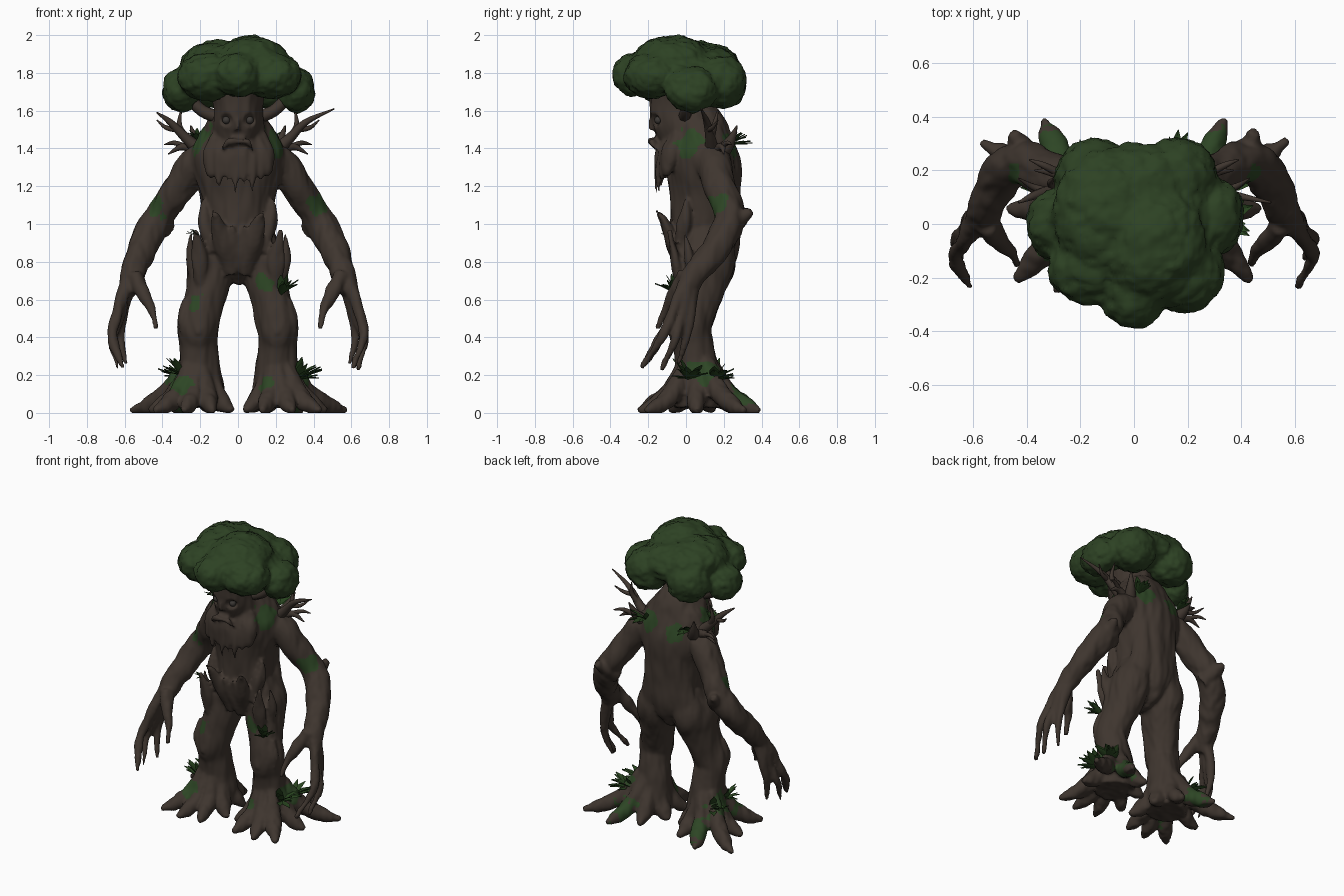
import bpy, bmesh, math, random
from mathutils import Vector, noise

random.seed(4)


def material(name, rgb):
    m = bpy.data.materials.new(name)
    m.diffuse_color = (*rgb, 1)
    return m


BARK = material("bark_brown", (0.049, 0.036, 0.028))
MOSS = material("moss_green", (0.026, 0.060, 0.018))
LEAF = material("canopy_green", (0.026, 0.054, 0.017))
FERN = material("fern_green", (0.022, 0.060, 0.014))
EYE = material("eye_grey", (0.045, 0.040, 0.036))


def tube(bm, pts, s=1, n=14, steps=5):
    """Closed limb through points (x, y, z, r) or (x, y, z, rx, ry); s=-1 mirrors x."""
    P = [[p[0] * s, p[1], p[2], p[3], p[-1]] for p in pts]
    P = [[2 * a - b for a, b in zip(P[0], P[1])]] + P + [[2 * a - b for a, b in zip(P[-1], P[-2])]]
    path = []
    for i in range(1, len(P) - 2):
        for k in range(steps + (i == len(P) - 3)):
            t = k / steps
            path.append([0.5 * (2 * b + (c - a) * t + (2 * a - 5 * b + 4 * c - d) * t * t
                                + (3 * b - a - 3 * c + d) * t ** 3)
                         for a, b, c, d in zip(*P[i - 1:i + 3])])
    pos = [Vector(q[:3]) for q in path]
    axis = (pos[-1] - pos[0]).normalized()
    ref = Vector((1, 0, 0)) if abs(axis.x) < 0.8 else Vector((0, 1, 0))
    rings = []
    for i, q in enumerate(path):
        t = (pos[min(i + 1, len(pos) - 1)] - pos[max(i - 1, 0)]).normalized()
        u = (ref - t * t.dot(ref)).normalized()
        v = t.cross(u)
        rings.append([bm.verts.new(pos[i] + u * max(q[3], 0.002) * math.cos(a) + v * max(q[4], 0.002) * math.sin(a))
                      for a in (2 * math.pi * k / n for k in range(n))])
    for a, b in zip(rings, rings[1:]):
        for k in range(n):
            bm.faces.new((a[k], a[(k + 1) % n], b[(k + 1) % n], b[k]))
    bm.faces.new(rings[0])
    bm.faces.new(rings[-1])


def finish(bm, name, mats, voxel=0, angle=60):
    """Turn a bmesh into an object, optionally fusing its pieces into one skin."""
    bmesh.ops.recalc_face_normals(bm, faces=bm.faces)
    me = bpy.data.meshes.new(name)
    bm.to_mesh(me)
    bm.free()
    ob = bpy.data.objects.new(name, me)
    bpy.context.collection.objects.link(ob)
    bpy.ops.object.select_all(action='DESELECT')
    ob.select_set(True)
    bpy.context.view_layer.objects.active = ob
    if voxel:
        r = ob.modifiers.new("fuse", 'REMESH')
        r.mode, r.voxel_size = 'VOXEL', voxel
        f = ob.modifiers.new("soften", 'SMOOTH')
        f.factor, f.iterations = 0.5, 2
        for m in ("fuse", "soften"):
            bpy.ops.object.modifier_apply(modifier=m)
    ob.data.materials.clear()
    for m in mats:
        ob.data.materials.append(m)
    bpy.ops.object.shade_smooth_by_angle(angle=math.radians(angle))
    return ob


def roughen(ob, scale, amount):
    """Push the surface in and out with stretched noise."""
    normals = [v.normal.copy() for v in ob.data.vertices]
    for v, n in zip(ob.data.vertices, normals):
        p = Vector(a * b for a, b in zip(v.co, scale))
        v.co += n * amount * (noise.noise(p) + 0.5 * noise.noise(p * 2.1))


# ---- bark body: trunk and head
bm = bmesh.new()
tube(bm, [(0, .09, .68, .015, .06), (0, .095, .76, .09, .15), (0, .10, .86, .15, .18), (0, .10, 1.0, .18, .185),
          (0, .10, 1.15, .20, .19), (0, .095, 1.3, .24, .195), (0, .075, 1.41, .24, .18),
          (0, .03, 1.49, .175, .18), (0, -.035, 1.56, .135, .155), (0, -.035, 1.65, .135, .16),
          (0, -.03, 1.78, .16, .17)], n=28)
# beard strands and nose
for x, tip in ((-.14, 1.25), (-.10, 1.19), (-.055, 1.22), (-.015, 1.14), (.03, 1.20), (.075, 1.16), (.12, 1.23), (.15, 1.28)):
    y = -.15 + 2.2 * x * x
    tube(bm, [(x * .8, y + .06, 1.46, .04), (x, y + .025, 1.37, .042), (x, y, 1.28, .026, .022), (x, y - .01, tip, .003)])
tube(bm, [(0, -.175, 1.60, .014), (0, -.185, 1.54, .015), (0, -.185, 1.49, .016, .012)])
for s in (1, -1):
    # moustache, belly plates, buttress down the back into the leg
    tube(bm, [(-.01, -.18, 1.435, .02), (.045, -.18, 1.435, .022), (.085, -.165, 1.395, .006)], s)
    tube(bm, [(.03, -.01, .74, .04), (.07, -.065, .88, .055, .035), (.11, -.105, 1.0, .04, .025), (.13, -.155, 1.07, .005)], s)
    tube(bm, [(.0, -.03, .78, .03), (.02, -.07, .9, .05, .03), (.035, -.115, 1.0, .005)], s)
    tube(bm, [(.13, -.03, .85, .03), (.17, -.01, 1.0, .04), (.185, .0, 1.13, .01)], s)
    tube(bm, [(.08, .19, 1.3, .08), (.09, .19, 1.05, .08), (.12, .175, .85, .085), (.15, .13, .65, .07)], s)
    # legs
    tube(bm, [(.10, .12, .97, .08, .13), (.135, .11, .81, .122, .155), (.15, .085, .70, .118, .138),
              (.18, .05, .58, .106, .122), (.208, .022, .45, .108, .112), (.207, .04, .36, .10, .105), (.205, .055, .25, .112, .112),
              (.21, .06, .13, .135, .13), (.21, .06, .03, .13, .12)], s, n=20)
    # thigh and knee plates
    tube(bm, [(.19, -.02, .65, .03), (.205, -.055, .82, .045, .03), (.225, -.09, .97, .014)], s)
    tube(bm, [(.22, .05, .66, .03), (.25, .02, .82, .03), (.25, -.01, .95, .01)], s)
    tube(bm, [(.20, -.01, .62, .05), (.21, -.055, .5, .06, .03), (.21, -.09, .42, .01)], s)
    tube(bm, [(.26, .0, .60, .03), (.285, -.02, .5, .035), (.30, -.03, .42, .008)], s)
    # roots
    for x, y in ((.57, .31), (.34, .395), (.47, .06), (.44, -.215), (.29, -.255), (.13, -.235), (.03, -.08), (.04, .14), (.15, .30)):
        dx, dy = x - .2, y - .06
        tube(bm, [(.2 + dx * .18, .06 + dy * .18, .27, .045), (.2 + dx * .42, .06 + dy * .42, .12, .055),
                  (.2 + dx * .72, .06 + dy * .72, .045, .046), (x, y, .012, .015)], s)
    # arms with elbow stub
    tube(bm, [(.15, .12, 1.38, .09), (.24, .15, 1.30, .092), (.32, .185, 1.18, .085), (.41, .23, 1.05, .08),
              (.475, .20, .94, .08), (.53, .11, .81, .073), (.565, .03, .71, .062), (.585, -.01, .63, .045)], s, n=18)
    tube(bm, [(.38, .21, .97, .06), (.425, .285, 1.03, .05), (.45, .345, 1.07, .02)], s)
    # fingers and thumb
    for finger in ([(.59, -.01, .68, .036), (.635, -.07, .54, .03), (.665, -.13, .40, .026), (.61, -.235, .24, .010)],
                   [(.59, .01, .68, .036), (.625, -.02, .52, .03), (.665, -.06, .38, .025), (.635, -.13, .23, .010)],
                   [(.58, .03, .66, .036), (.61, .02, .52, .028), (.625, .0, .40, .022), (.59, -.04, .26, .010)],
                   [(.55, .0, .73, .045), (.50, -.06, .635, .036), (.46, -.10, .56, .027), (.435, -.15, .45, .010)]):
        tube(bm, finger, s)
body = finish(bm, "bark_body", [BARK, MOSS], voxel=0.011)
roughen(body, (14, 14, 4), 0.011)
for v in body.data.vertices:
    v.co.z = max(v.co.z, 0)
    d = math.hypot(abs(v.co.x) - .062, v.co.z - 1.55)     # eye sockets
    if d < .034 and v.co.y < -.1:
        v.co.y += .035 * (1 - (d / .034) ** 2)

# moss patches: faces near the patch centres
PATCHES = [(.42, .18, 1.1, .06), (-.42, .18, 1.1, .06), (-.21, .02, 1.46, .085), (.21, .02, 1.44, .075),
           (.14, -.07, .70, .05), (-.23, -.08, .59, .045), (.15, -.07, .15, .045), (-.3, -.08, .12, .07),
           (.31, .1, .2, .08), (-.31, .1, .2, .08), (.29, .29, .08, .085), (-.29, .29, .08, .085),
           (.12, .25, 1.42, .07), (-.1, .26, 1.4, .06), (.47, .25, .98, .04)]
for f in body.data.polygons:
    wobble = 1 + 0.7 * noise.noise(f.center * 22)
    if any((f.center - Vector(p[:3])).length < p[3] * wobble for p in PATCHES):
        f.material_index = 1

# ---- eyes
bm = bmesh.new()
for s in (1, -1):
    r = bmesh.ops.create_uvsphere(bm, u_segments=16, v_segments=10, radius=.021)
    bmesh.ops.translate(bm, verts=r['verts'], vec=(.062 * s, -.146, 1.55))
finish(bm, "eyes", [EYE])

# ---- shoulder branches, with twigs
for s, name in ((1, "branches_left"), (-1, "branches_right")):
    bm = bmesh.new()
    tip = (.51, .08, 1.61, .004) if s == 1 else (.43, .08, 1.59, .004)
    for twig in ([(.17, .14, 1.36, .045), (.27, .13, 1.45, .028), (.36, .11, 1.54, .018), tip],
                 [(.27, .13, 1.45, .02), (.31, .15, 1.52, .015), (.30, .17, 1.61, .003)],
                 [(.32, .12, 1.50, .016), (.38, .14, 1.51, .012), (.43, .17, 1.55, .003)],
                 [(.20, .16, 1.38, .035), (.29, .19, 1.41, .02), (.37, .20, 1.37, .003)],
                 [(.28, .19, 1.41, .016), (.34, .22, 1.43, .012), (.39, .24, 1.42, .003)],
                 [(.18, .17, 1.36, .05), (.22, .23, 1.43, .03), (.25, .27, 1.52, .004)],
                 [(.09, -.01, 1.56, .035), (.19, .0, 1.60, .032), (.27, .01, 1.68, .03)]):
        tube(bm, twig, s, n=8, steps=4)
    finish(bm, name, [BARK])

# ---- leafy canopy
bm = bmesh.new()
for x, y, z, a, b, c in ((0, -.02, 1.80, .30, .28, .12), (.07, -.07, 1.855, .20, .22, .14), (-.10, .04, 1.845, .20, .24, .125),
                         (0, -.245, 1.79, .13, .145, .12), (-.16, -.16, 1.78, .16, .14, .125), (.18, -.18, 1.785, .16, .15, .12),
                         (.31, .03, 1.71, .10, .14, .12), (-.30, .0, 1.71, .10, .13, .115), (0, .1, 1.81, .24, .2, .13),
                         (.16, .18, 1.75, .15, .14, .14), (-.15, .18, 1.75, .14, .14, .14)):
    r = bmesh.ops.create_icosphere(bm, subdivisions=4, radius=1)
    bmesh.ops.scale(bm, verts=r['verts'], vec=(a, b, c))
    bmesh.ops.translate(bm, verts=r['verts'], vec=(x, y, z))
canopy = finish(bm, "leaf_canopy", [LEAF], voxel=0.014)
roughen(canopy, (13, 13, 13), 0.011)
roughen(canopy, (40, 40, 40), 0.006)


# ---- ferns
def fern(name, loc, out, count, length):
    """Fan of pointed blades around an outward direction."""
    bm = bmesh.new()
    for i in range(count):
        spread = Vector((random.uniform(-1, 1), random.uniform(-1, 1), random.uniform(-.3, .9))) * .7
        d = (Vector(out).normalized() + spread).normalized()
        side = d.cross(Vector((0, 0, 1))).normalized()
        L = length * random.uniform(.75, 1.1)
        rows = []
        for t, w in ((0, .06), (.3, .16), (.65, .14), (1, .01)):
            c = Vector(loc) + d * L * t - Vector((0, 0, .15 * L * t * t))
            rows.append([bm.verts.new(c - side * w * L), bm.verts.new(c + Vector((0, 0, -.05 * L))),
                         bm.verts.new(c + side * w * L)])
        for a, b in zip(rows, rows[1:]):
            for k in (0, 1):
                bm.faces.new((a[k], a[k + 1], b[k + 1], b[k]))
    finish(bm, name, [FERN])


fern("thigh_fern", (.23, -.05, .63), (.4, -.3, .5), 12, .13)
fern("hip_fern", (-.21, -.08, .94), (-.7, -.3, .4), 6, .07)
fern("foot_fern_left_front", (.31, .02, .18), (.8, -.1, .4), 12, .15)
fern("foot_fern_left_back", (.31, .15, .17), (.6, .5, .4), 12, .15)
fern("foot_fern_right_front", (-.30, .0, .20), (-.8, -.1, .5), 10, .13)
fern("foot_fern_right_back", (-.30, .14, .18), (-.6, .5, .4), 10, .14)
fern("back_fern_left", (.15, .23, 1.42), (.2, .8, .3), 9, .12)
fern("back_fern_right", (-.17, .22, 1.42), (-.2, .8, .4), 9, .11)
fern("shoulder_fern", (-.22, .05, 1.45), (-.2, -.4, .8), 8, .07)
